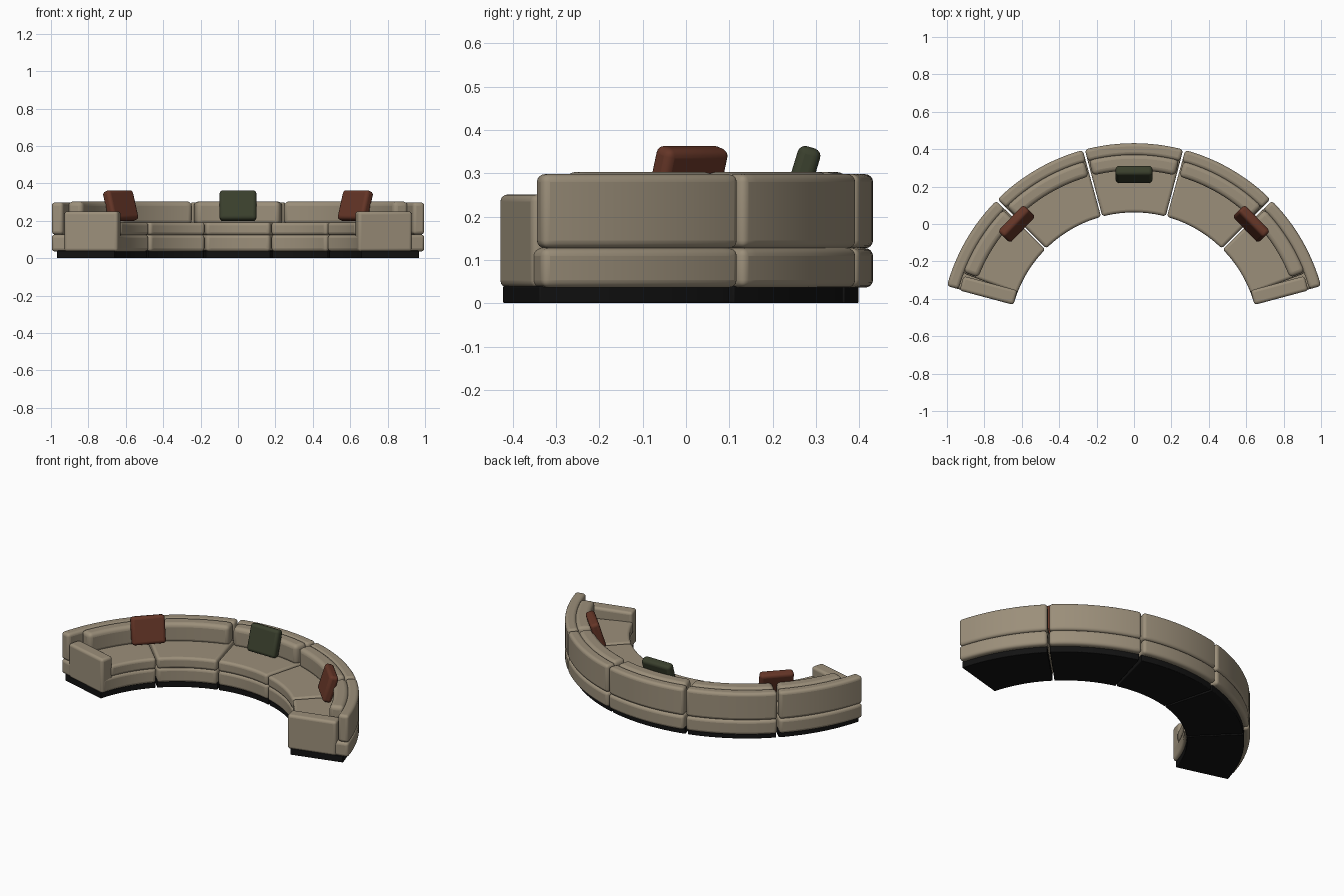
import bpy, bmesh, math
from mathutils import Matrix, Vector

if "Cube" in bpy.data.objects:
    bpy.data.objects.remove(bpy.data.objects["Cube"])

CY = -0.605          # y of the arc centre
R_IN, R_OUT = 0.667, 1.037


def material(name, rgb):
    m = bpy.data.materials.new(name)
    m.diffuse_color = (*rgb, 1)
    m.use_nodes = True
    m.node_tree.nodes["Principled BSDF"].inputs["Base Color"].default_value = m.diffuse_color
    return m


FABRIC = material("beige_fabric", (0.33, 0.275, 0.195))
BLACK = material("black_plinth", (0.006, 0.006, 0.006))
RUST = material("rust_fabric", (0.13, 0.036, 0.02))
GREEN = material("green_fabric", (0.042, 0.05, 0.026))


def finish(name, bm, mat, bevel, matrix=None):
    bmesh.ops.recalc_face_normals(bm, faces=bm.faces)
    me = bpy.data.meshes.new(name)
    bm.to_mesh(me)
    bm.free()
    me.materials.append(mat)
    ob = bpy.data.objects.new(name, me)
    bpy.context.collection.objects.link(ob)
    if matrix:
        ob.matrix_world = matrix
    mod = ob.modifiers.new("rounding", 'BEVEL')
    mod.width = bevel
    mod.segments = 4
    mod.limit_method = 'ANGLE'
    mod.angle_limit = math.radians(40)
    bpy.ops.object.select_all(action='DESELECT')
    ob.select_set(True)
    bpy.context.view_layer.objects.active = ob
    bpy.ops.object.shade_smooth_by_angle(angle=math.radians(35))
    return ob


def arc_block(name, r0, r1, a0, a1, z0, z1, bevel, mat=FABRIC, n=12):
    """Curved block; angles in degrees measured from +y about the arc centre."""
    bm = bmesh.new()
    rings = []
    for i in range(n + 1):
        a = math.radians(a0 + (a1 - a0) * i / n)
        rings.append([bm.verts.new((r * math.sin(a), CY + r * math.cos(a), z))
                      for r, z in ((r0, z0), (r1, z0), (r1, z1), (r0, z1))])
    for p, q in zip(rings, rings[1:]):
        for k in range(4):
            bm.faces.new((p[k], p[(k + 1) % 4], q[(k + 1) % 4], q[k]))
    bm.faces.new(rings[0])
    bm.faces.new(rings[-1])
    return finish(name, bm, mat, bevel)


def box(name, size, matrix, bevel, mat):
    bm = bmesh.new()
    bmesh.ops.create_cube(bm, size=1)
    bmesh.ops.scale(bm, vec=Vector(size), verts=bm.verts)
    return finish(name, bm, mat, bevel, matrix)


def polar(angle, r, z, side=0):
    """Frame whose local +y points outward along the radius, shifted sideways."""
    return (Matrix.Translation((0, CY, 0)) @ Matrix.Rotation(-math.radians(angle), 4, 'Z')
            @ Matrix.Translation((side, r, z)))


# five identical modules, the outer two shortened inside to make room for arms
for i in range(-2, 3):
    lo, hi = i * 30 - 14.7, i * 30 + 14.7
    cut_lo = 5.2 if i == -2 else 0
    cut_hi = 5.2 if i == 2 else 0
    tag = f"_{i + 3}"
    arc_block("plinth" + tag, R_IN + 0.017, R_OUT - 0.033, lo + 0.1, hi - 0.1, 0, 0.04, 0.004, BLACK)
    arc_block("base" + tag, R_IN, R_OUT, lo, hi, 0.036, 0.127, 0.018)
    arc_block("seat_cushion" + tag, R_IN, 0.975, lo + cut_lo, hi - cut_hi, 0.124, 0.192, 0.016)
    arc_block("back_shell" + tag, 0.972, R_OUT, lo, hi, 0.127, 0.298, 0.018)
    arc_block("back_cushion" + tag, 0.892, 0.978, lo + 0.4 + cut_lo, hi - 0.4 - cut_hi,
              0.18, 0.303, 0.024)

# arm rests at both ends
for s, label in ((-1, "left"), (1, "right")):
    box("arm_" + label, (0.08, 0.298, 0.215), polar(s * 75, 0.816, 0.1435, -s * 0.04),
        0.016, FABRIC)

# scatter pillows leaning against the back
for a, r, label, mat in ((0, 0.87, "centre", GREEN), (-46, 0.872, "left", RUST), (46, 0.872, "right", RUST)):
    box("pillow_" + label, (0.197, 0.054, 0.165),
        polar(a, r, 0.281) @ Matrix.Rotation(-math.radians(17), 4, 'X'), 0.018, mat)
